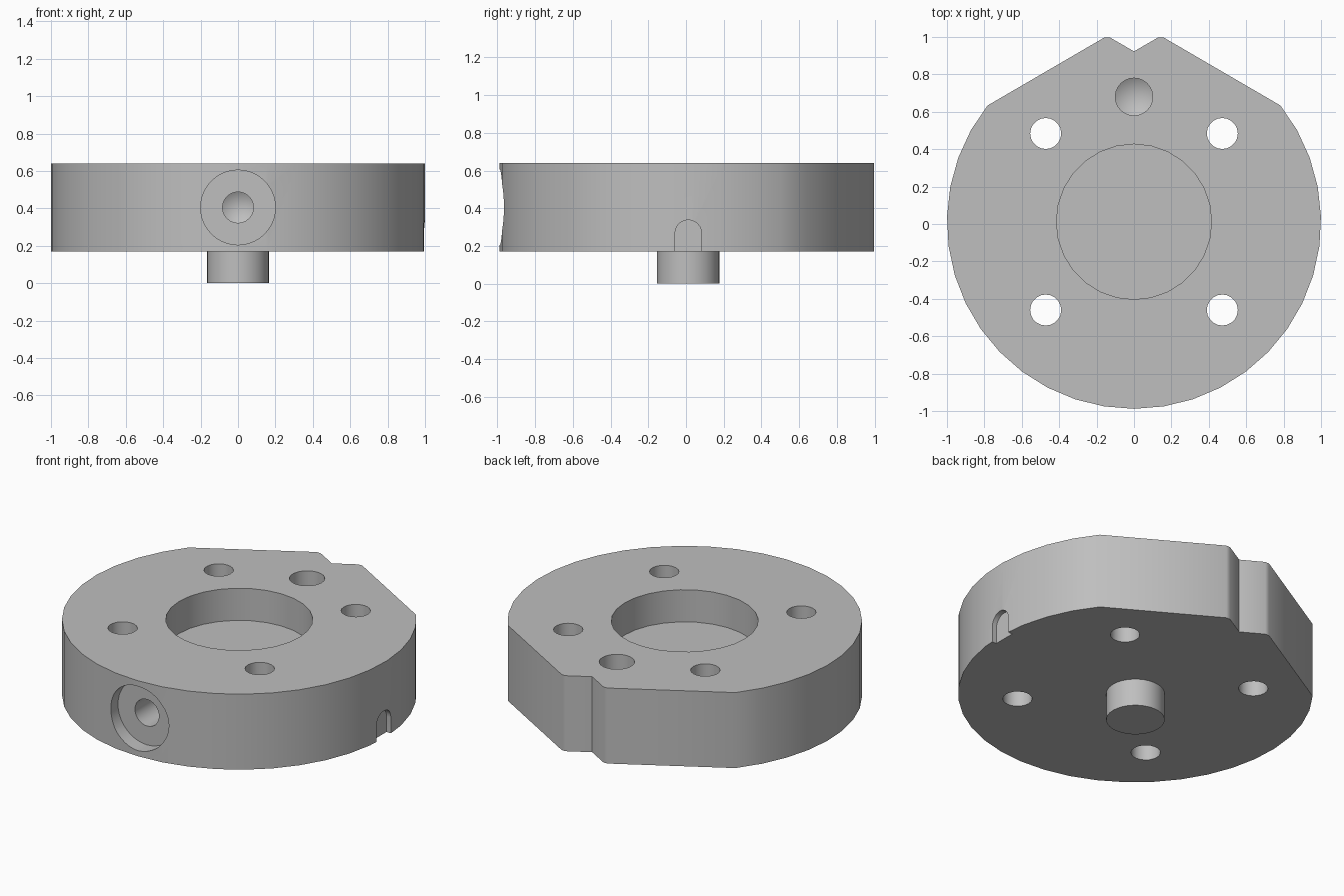
import bpy
import bmesh
import math
from mathutils import Matrix

default = bpy.data.objects.get("Cube")
if default:
    bpy.data.objects.remove(default, do_unlink=True)

CY = 0.012               # centre of the disc in y
BOTTOM, TOP = 0.17, 0.64

grey = bpy.data.materials.new("machined grey")
grey.use_nodes = True
colour = (0.52, 0.52, 0.52, 1)
grey.diffuse_color = colour
grey.node_tree.nodes["Principled BSDF"].inputs["Base Color"].default_value = colour


def circle(radius, count):
    return [(radius * math.cos(math.tau * i / count),
             radius * math.sin(math.tau * i / count)) for i in range(count)]


def prism(name, outline, length, matrix, tip=0.0):
    """Extrude an outline along local -z, optionally ending in a drill point."""
    bm = bmesh.new()
    face = bm.faces.new([bm.verts.new((x, y, 0)) for x, y in outline])
    result = bmesh.ops.extrude_face_region(bm, geom=[face], use_keep_orig=True)
    verts = [g for g in result["geom"] if isinstance(g, bmesh.types.BMVert)]
    end = [g for g in result["geom"] if isinstance(g, bmesh.types.BMFace)]
    bmesh.ops.translate(bm, verts=verts, vec=(0, 0, -length))
    if tip:
        poked = bmesh.ops.poke(bm, faces=end)
        bmesh.ops.translate(bm, verts=poked["verts"], vec=(0, 0, -tip))
    bmesh.ops.recalc_face_normals(bm, faces=bm.faces)
    bm.transform(matrix)
    mesh = bpy.data.meshes.new(name)
    bm.to_mesh(mesh)
    bm.free()
    mesh.materials.append(grey)
    obj = bpy.data.objects.new(name, mesh)
    bpy.context.collection.objects.link(obj)
    return obj


def activate(obj):
    bpy.ops.object.select_all(action="DESELECT")
    obj.select_set(True)
    bpy.context.view_layer.objects.active = obj


def cut(body, cutter):
    cutter.hide_render = True
    mod = body.modifiers.new("cut", "BOOLEAN")
    mod.operation = "DIFFERENCE"
    mod.solver = "EXACT"
    mod.object = cutter
    activate(body)
    bpy.ops.object.modifier_apply(modifier=mod.name)
    bpy.data.objects.remove(cutter, do_unlink=True)


def at(x, y, z):
    return Matrix.Translation((x, y, z))


# Disc outline: round front, two slanted back flats and a V notch
start = math.radians(38.4)
sweep = math.tau - (math.pi - 2 * start)
outline = [(math.cos(start - sweep * i / 28), CY + math.sin(start - sweep * i / 28))
           for i in range(29)]
outline += [(-0.157, 0.998), (-0.13, 0.998), (0, 0.923), (0.13, 0.998), (0.157, 0.998)]
body = prism("disc_body", outline, TOP - BOTTOM, at(0, 0, TOP))

# Central recess
cut(body, prism("recess_cutter", circle(0.415, 28), 0.3, at(0, CY, TOP + 0.1)))

# Four through holes
for sx in (-1, 1):
    for sy in (-1, 1):
        cut(body, prism("bolt_cutter", circle(0.083, 20), 1,
                        at(sx * 0.472, CY + sy * 0.472, TOP + 0.1)))

# Blind drilled hole in the top
cut(body, prism("top_drill_cutter", circle(0.1, 24), 0.3, at(0, 0.68, TOP + 0.1), 0.06))

# Counterbore and drilled hole in the front
front = at(0, -1.1, 0.405) @ Matrix.Rotation(math.pi / 2, 4, "X")
cut(body, prism("counterbore_cutter", circle(0.2, 40), 0.205, front))
cut(body, prism("front_drill_cutter", circle(0.083, 24), 0.4, front, 0.05))

# Shallow round-topped keyway on the side
arch = [(0.07 * math.cos(math.pi * i / 12), 0.07 * math.sin(math.pi * i / 12))
        for i in range(13)] + [(-0.07, -0.2), (0.07, -0.2)]
side = Matrix(((0, 0, 1, 1.1), (1, 0, 0, CY), (0, 1, 0, 0.268), (0, 0, 0, 1)))
cut(body, prism("keyway_cutter", arch, 0.135, side))

# Round boss underneath
boss = prism("bottom_boss", circle(0.165, 32), BOTTOM + 0.01, at(0, CY, BOTTOM + 0.01))

for obj in (body, boss):
    activate(obj)
    bpy.ops.object.shade_smooth_by_angle(angle=math.radians(31))
